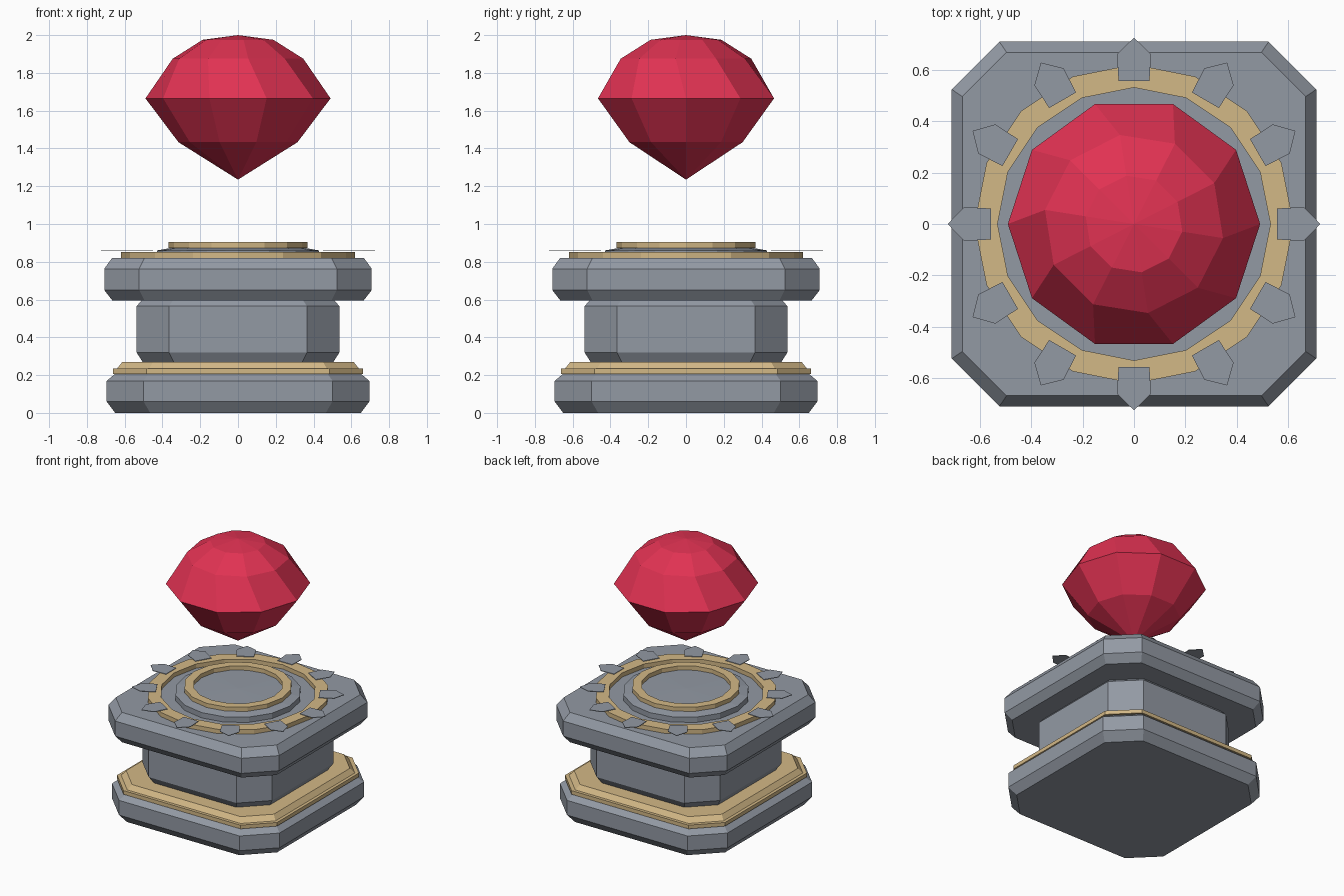
import bpy, bmesh, math

if "Cube" in bpy.data.objects:
    bpy.data.objects.remove(bpy.data.objects["Cube"])


def material(name, rgb):
    m = bpy.data.materials.new(name)
    m.diffuse_color = (*rgb, 1)
    m.use_nodes = True
    m.node_tree.nodes["Principled BSDF"].inputs["Base Color"].default_value = m.diffuse_color
    return m


STONE = material("grey stone", (0.29, 0.32, 0.37))
GOLD = material("pale gold", (0.65, 0.48, 0.24))
RED = material("ruby red", (0.75, 0.032, 0.085))


def finish(name, bm, mat):
    bmesh.ops.recalc_face_normals(bm, faces=bm.faces)
    me = bpy.data.meshes.new(name)
    bm.to_mesh(me)
    bm.free()
    me.materials.append(mat)
    ob = bpy.data.objects.new(name, me)
    bpy.context.collection.objects.link(ob)
    return ob


def bridge(bm, a, b):
    n = len(a)
    for i in range(n):
        j = (i + 1) % n
        bm.faces.new((a[i], a[j], b[j], b[i]))


def chamfered_block(name, levels, mat):
    """Stack of square outlines with cut corners: (half width, corner start, z)."""
    bm = bmesh.new()
    rings = []
    for w, c, z in levels:
        pts = [(w, -c), (w, c), (c, w), (-c, w), (-w, c), (-w, -c), (-c, -w), (c, -w)]
        rings.append([bm.verts.new((x, y, z)) for x, y in pts])
    for a, b in zip(rings, rings[1:]):
        bridge(bm, a, b)
    bm.faces.new(rings[0])
    bm.faces.new(rings[-1])
    return finish(name, bm, mat)


def lathe(name, profile, sides, mat, closed=False):
    """Spin (radius, z, twist in degrees); radius 0 makes a point."""
    bm = bmesh.new()
    rings = []
    for r, z, twist in profile:
        if r == 0:
            rings.append([bm.verts.new((0, 0, z))])
            continue
        angles = [math.radians(twist) + math.tau * i / sides for i in range(sides)]
        rings.append([bm.verts.new((r * math.cos(a), r * math.sin(a), z)) for a in angles])
    pairs = list(zip(rings, rings[1:]))
    if closed:
        pairs.append((rings[-1], rings[0]))
    for a, b in pairs:
        if len(a) == 1 or len(b) == 1:
            tip, ring = (a[0], b) if len(a) == 1 else (b[0], a)
            for i in range(sides):
                bm.faces.new((tip, ring[i], ring[(i + 1) % sides]))
        else:
            bridge(bm, a, b)
    for ring, is_end in ((rings[0], not closed), (rings[-1], not closed)):
        if is_end and len(ring) > 1:
            bm.faces.new(ring)
    return finish(name, bm, mat)


def flat_ring(name, outer, inner, z0, z1, sides):
    return lathe(name, [(outer, z0, 0), (outer, z1, 0), (inner, z1, 0), (inner, z0, 0)],
                 sides, GOLD, closed=True)


# Pedestal blocks
chamfered_block("base", [(0.65, 0.465, 0), (0.695, 0.50, 0.06),
                         (0.695, 0.50, 0.17), (0.65, 0.475, 0.207)], STONE)
chamfered_block("base_trim", [(0.663, 0.485, 0.207), (0.663, 0.485, 0.235), (0.64, 0.47, 0.235),
                              (0.612, 0.45, 0.27)], GOLD)
chamfered_block("column", [(0.505, 0.34, 0.27), (0.537, 0.365, 0.32),
                           (0.537, 0.365, 0.565), (0.51, 0.345, 0.595)], STONE)
chamfered_block("cap", [(0.665, 0.495, 0.595), (0.708, 0.523, 0.65),
                        (0.708, 0.523, 0.763), (0.667, 0.495, 0.82)], STONE)

# Round inlays on the cap
flat_ring("outer_ring", 0.62, 0.53, 0.82, 0.852, 16)
lathe("raised_disc", [(0.43, 0.82, 0), (0.43, 0.86, 0), (0.36, 0.872, 0), (0, 0.877, 0)], 16, STONE)
flat_ring("inner_ring", 0.368, 0.305, 0.874, 0.905, 16)

# Thin pointed claws around the outer ring
bm = bmesh.new()
claw = [(0.555, -0.06), (0.66, -0.066), (0.724, 0), (0.66, 0.066), (0.555, 0.06)]
for k in range(12):
    a = math.tau * k / 12
    ca, sa = math.cos(a), math.sin(a)
    lower, upper = [[bm.verts.new((r * ca - t * sa, r * sa + t * ca, z)) for r, t in claw]
                    for z in (0.856, 0.860)]
    bridge(bm, lower, upper)
    bm.faces.new(lower)
    bm.faces.new(upper)
finish("claws", bm, STONE)

# Floating gem with a twisted crown
lathe("gem", [(0, 1.235, 0), (0.315, 1.433, 0), (0.49, 1.665, 0),
              (0.35, 1.875, -9), (0.19, 1.975, -9), (0, 2.0, 0)], 10, RED)
